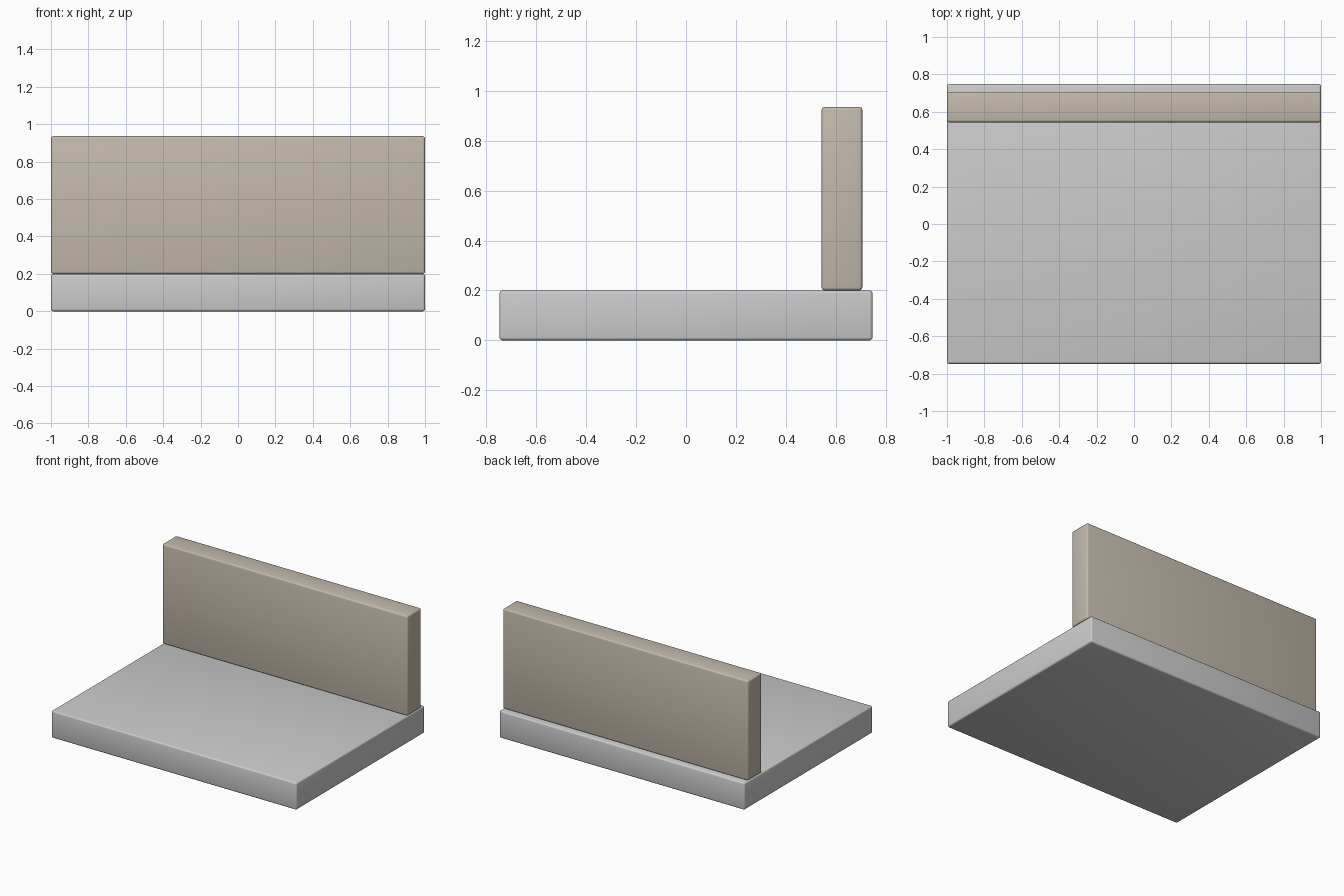
import bpy

if "Cube" in bpy.data.objects:
    bpy.data.objects.remove(bpy.data.objects["Cube"])


def rounded_slab(name, x, y, z, radius=0.012):
    """Box from (min, max) ranges with softly rounded edges."""
    center = [(a + b) / 2 for a, b in (x, y, z)]
    bpy.ops.mesh.primitive_cube_add(size=1, location=center)
    obj = bpy.context.object
    obj.name = name
    obj.scale = [b - a for a, b in (x, y, z)]
    bpy.ops.object.transform_apply(location=False, rotation=False, scale=True)
    bevel = obj.modifiers.new("soft_edges", "BEVEL")
    bevel.width = radius
    bevel.segments = 3
    bpy.ops.object.modifier_apply(modifier=bevel.name)
    bpy.ops.object.shade_smooth_by_angle()
    return obj


# Seat slab
rounded_slab("seat", (-1, 1), (-0.748, 0.748), (0, 0.2))

# Upright back panel, set slightly in from the rear edge
back = rounded_slab("backrest", (-1, 1), (0.544, 0.707), (0.2, 0.936))
beige = bpy.data.materials.new("warm_beige")
beige.diffuse_color = (0.55, 0.49, 0.41, 1)
beige.use_nodes = True
beige.node_tree.nodes["Principled BSDF"].inputs["Base Color"].default_value = beige.diffuse_color
back.data.materials.append(beige)
